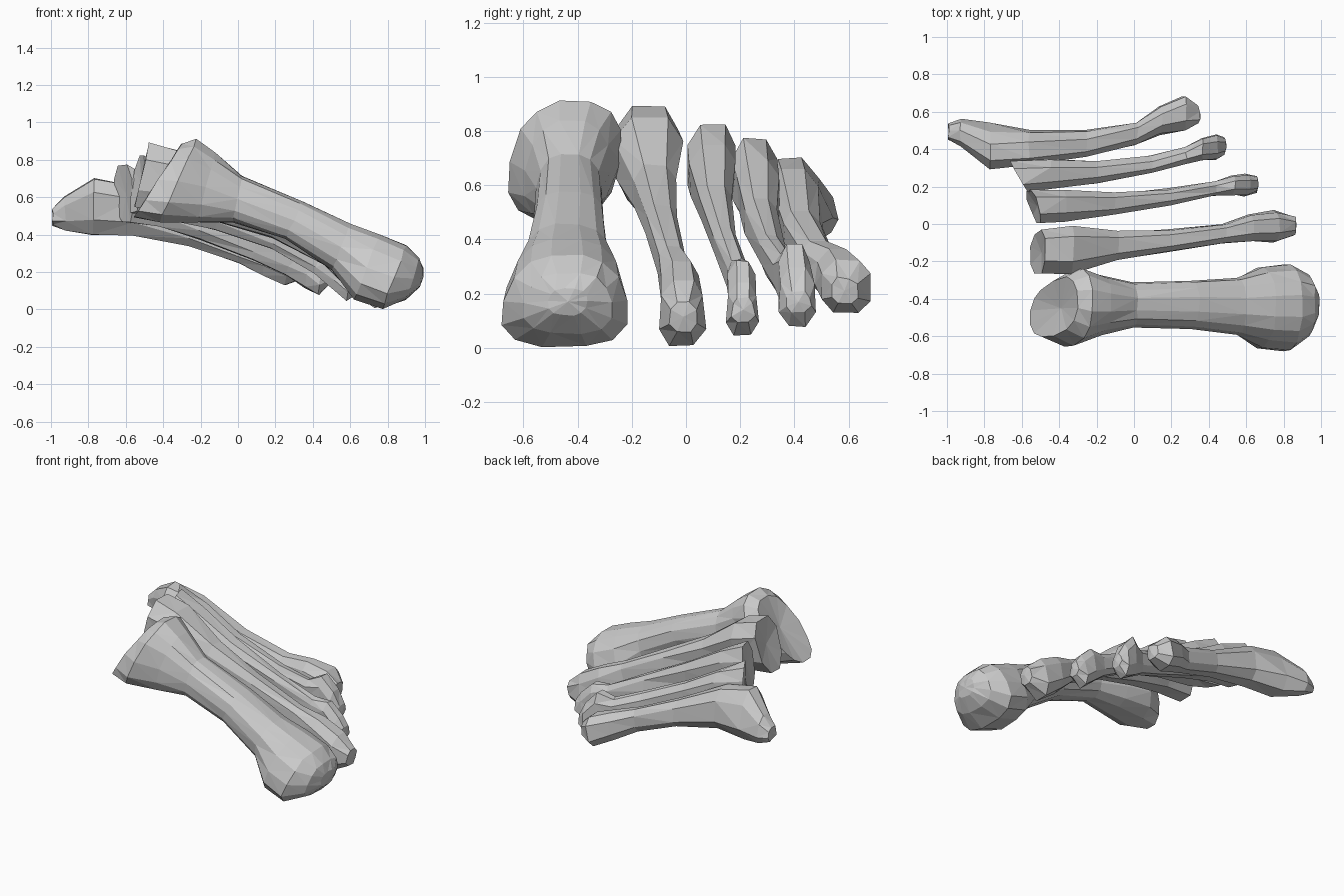
import bpy, bmesh, random
from math import sin, cos, pi
from mathutils import Vector

random.seed(4)


def loft_bone(name, stations, sides, jitter, hollow, yaw=0.0):
    """Each station: upper point xyz, lower point xyz, upper and lower half-width.
    yaw swings the base joint face backwards on its outer side."""
    bm = bmesh.new()
    rings = []
    for k, s in enumerate(stations):
        top, bot = Vector(s[0:3]), Vector(s[3:6])
        ring = []
        for i in range(sides):
            a = 2 * pi * (i + 0.5) / sides
            c, d = cos(a), sin(a)
            c = abs(c) ** 0.8 * (1 if c > 0 else -1)
            d = abs(d) ** 0.8 * (1 if d > 0 else -1)
            t = (c + 1) / 2
            p = bot.lerp(top, t)
            p.y += d * (s[7] + (s[6] - s[7]) * t)
            if k == 0:
                p.x -= d * yaw
            p += Vector([random.uniform(-jitter, jitter) for _ in range(3)])
            p.z = max(p.z, 0.0)
            ring.append(bm.verts.new(p))
        rings.append(ring)
    for r, q in zip(rings, rings[1:]):
        for i in range(sides):
            j = (i + 1) % sides
            bm.faces.new((r[i], r[j], q[j], q[i]))
    # End caps: dished joint face at the base, domed tip at the head
    for ring, dx in ((rings[0], hollow), (rings[-1], 0.01)):
        mid = sum((v.co for v in ring), Vector()) / sides
        hub = bm.verts.new(mid + Vector((dx, 0, 0)))
        for i in range(sides):
            bm.faces.new((ring[i], ring[(i + 1) % sides], hub))
    bmesh.ops.triangulate(bm, faces=[f for f in bm.faces if len(f.verts) > 3])
    bmesh.ops.recalc_face_normals(bm, faces=bm.faces)
    mesh = bpy.data.meshes.new(name)
    bm.to_mesh(mesh)
    bm.free()
    obj = bpy.data.objects.new(name, mesh)
    bpy.context.collection.objects.link(obj)
    return obj


# Thick inner bone
loft_bone("first_metatarsal", [
    (-.30, -.40, .89, -.56, -.50, .49, .16, .13),
    (-.22, -.41, .915, -.42, -.48, .465, .20, .21),
    (-.12, -.42, .84, -.22, -.45, .465, .15, .17),
    (.02, -.43, .72, -.03, -.44, .465, .115, .125),
    (.35, -.43, .58, .25, -.44, .375, .13, .125),
    (.60, -.44, .46, .50, -.44, .21, .155, .15),
    (.76, -.44, .405, .62, -.45, .05, .18, .25),
    (.90, -.44, .345, .77, -.45, .0, .19, .27),
    (.97, -.43, .28, .90, -.44, .05, .14, .19),
    (.99, -.43, .22, .97, -.44, .12, .07, .08)], 14, .004, .04)

# Second bone, wedge-shaped base
loft_bone("second_metatarsal", [
    (-.47, -.14, .90, -.56, -.17, .54, .13, .10),
    (-.32, -.13, .855, -.36, -.16, .53, .15, .10),
    (-.08, -.115, .68, -.12, -.12, .465, .085, .075),
    (.20, -.09, .53, .18, -.09, .38, .065, .06),
    (.50, -.05, .38, .46, -.05, .23, .055, .055),
    (.64, -.02, .33, .60, -.02, .10, .075, .075),
    (.78, -.01, .26, .73, -.015, .0, .075, .095),
    (.87, -.01, .17, .85, -.01, .06, .045, .055)], 8, .005, .02)

# Third bone
loft_bone("third_metatarsal", [
    (-.51, .095, .83, -.56, .09, .51, .10, .09),
    (-.36, .10, .76, -.40, .09, .48, .095, .08),
    (-.10, .11, .60, -.12, .11, .42, .06, .055),
    (.20, .145, .45, .18, .145, .32, .045, .045),
    (.44, .19, .33, .41, .185, .19, .04, .04),
    (.54, .21, .33, .51, .21, .10, .055, .055),
    (.62, .21, .25, .58, .21, .04, .055, .065),
    (.66, .21, .19, .65, .21, .09, .04, .045)], 8, .005, .02, .03)

# Fourth bone, base rolled outward
loft_bone("fourth_metatarsal", [
    (-.62, .25, .78, -.60, .26, .46, .09, .09),
    (-.45, .26, .70, -.42, .27, .44, .085, .08),
    (-.20, .275, .56, -.20, .28, .37, .065, .06),
    (.10, .315, .42, .08, .32, .26, .05, .045),
    (.28, .365, .35, .26, .37, .18, .045, .045),
    (.37, .40, .39, .36, .405, .11, .06, .065),
    (.45, .41, .30, .43, .41, .075, .065, .07),
    (.49, .415, .21, .48, .415, .13, .045, .05)], 8, .005, .01, .05)

# Fifth bone with the long outer spur at the base
loft_bone("fifth_metatarsal", [
    (-.99, .48, .54, -.99, .50, .45, .04, .05),
    (-.93, .47, .61, -.92, .50, .42, .07, .07),
    (-.77, .38, .71, -.78, .44, .39, .10, .13),
    (-.56, .395, .67, -.56, .42, .39, .095, .10),
    (-.25, .42, .51, -.26, .44, .33, .075, .07),
    (.02, .485, .40, .0, .48, .24, .06, .06),
    (.15, .56, .37, .13, .55, .18, .075, .085),
    (.28, .595, .33, .25, .59, .12, .09, .105),
    (.35, .58, .26, .34, .59, .16, .05, .055)], 8, .005, 0)
